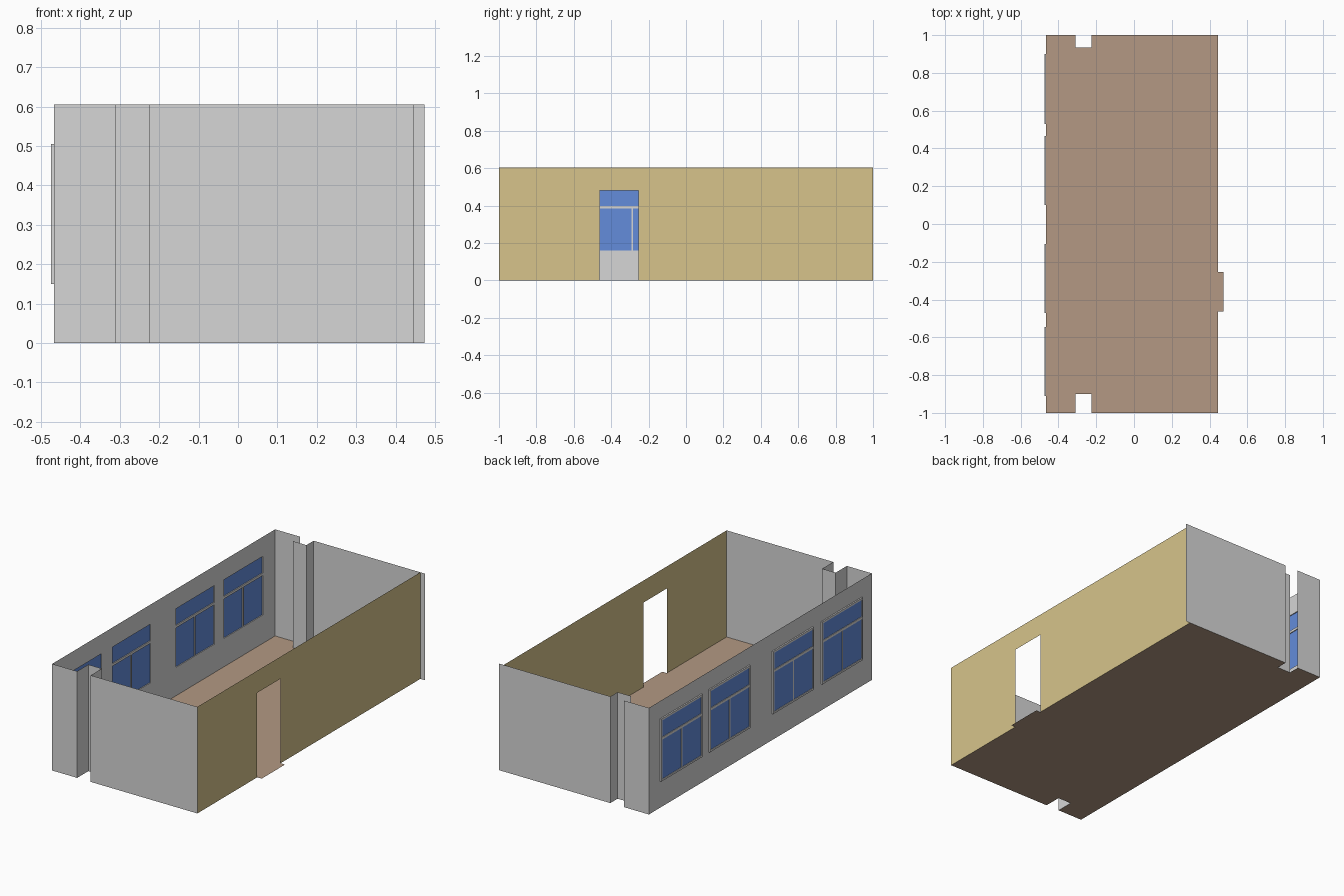
import bpy, bmesh

if "Cube" in bpy.data.objects:
    bpy.data.objects.remove(bpy.data.objects["Cube"])

H = 0.605                       # wall height
XL, XR, XO = -0.467, 0.445, 0.473   # window wall, door wall, outer door line
NX0, NX1 = -0.31, -0.225        # niche sides
NF, NB = -0.90, 0.935           # niche back planes (front, rear)
DOOR = (-0.463, -0.253, 0.0, 0.48)
WINDOWS = [(-0.91, -0.545), (-0.47, -0.105), (0.10, 0.465), (0.53, 0.90)]
WZ0, WZ1 = 0.15, 0.505


def material(name, rgb):
    m = bpy.data.materials.new(name)
    lin = [((c / 255 + 0.055) / 1.055) ** 2.4 for c in rgb]
    m.diffuse_color = (*lin, 1)
    m.use_nodes = True
    m.node_tree.nodes["Principled BSDF"].inputs["Base Color"].default_value = m.diffuse_color
    return m


GREY = material("grey_plaster", (214, 214, 214))
TAN = material("tan_paint", (215, 196, 139))
BLUE = material("blue_glass", (99, 140, 219))
BROWN = material("brown_floor", (179, 153, 131))


def finish(name, bm, mat):
    bmesh.ops.remove_doubles(bm, verts=bm.verts, dist=1e-5)
    me = bpy.data.meshes.new(name)
    bm.to_mesh(me)
    bm.free()
    me.materials.append(mat)
    ob = bpy.data.objects.new(name, me)
    bpy.context.collection.objects.link(ob)
    return ob


def quad(bm, pts):
    bm.faces.new([bm.verts.new(p) for p in pts])


def pierced_wall(name, x, holes, mat):
    """Sheet wall in the y-z plane with rectangular openings."""
    ys = sorted({-1.0, 1.0, *[v for h in holes for v in h[:2]]})
    zs = sorted({0.0, H, *[v for h in holes for v in h[2:]]})
    bm = bmesh.new()
    for y0, y1 in zip(ys, ys[1:]):
        for z0, z1 in zip(zs, zs[1:]):
            cy, cz = (y0 + y1) / 2, (z0 + z1) / 2
            if any(h[0] < cy < h[1] and h[2] < cz < h[3] for h in holes):
                continue
            quad(bm, [(x, y0, z0), (x, y1, z0), (x, y1, z1), (x, y0, z1)])
    finish(name, bm, mat)


def path_wall(name, path, mat):
    """Sheet wall rising from a floor-plan path."""
    bm = bmesh.new()
    for a, b in zip(path, path[1:]):
        quad(bm, [(*a, 0), (*b, 0), (*b, H), (*a, H)])
    finish(name, bm, mat)


def box(bm, x0, x1, y0, y1, z0, z1):
    r = bmesh.ops.create_cube(bm, size=1)
    for v in r["verts"]:
        v.co = ((x0 + x1) / 2 + v.co.x * (x1 - x0),
                (y0 + y1) / 2 + v.co.y * (y1 - y0),
                (z0 + z1) / 2 + v.co.z * (z1 - z0))


# floor with niche cut-outs and door threshold
outline = [(XL, -1), (NX0, -1), (NX0, NF), (NX1, NF), (NX1, -1), (XR, -1),
           (XR, DOOR[0]), (XO, DOOR[0]), (XO, DOOR[1]), (XR, DOOR[1]),
           (XR, 1), (NX1, 1), (NX1, NB), (NX0, NB), (NX0, 1), (XL, 1)]
bm = bmesh.new()
quad(bm, [(*p, 0) for p in outline])
finish("floor", bm, BROWN)

# side walls
pierced_wall("door_wall", XR, [DOOR], TAN)
pierced_wall("window_wall", XL, [(a, b, WZ0, WZ1) for a, b in WINDOWS], GREY)

# end walls with niches; the rear niche is open on one side
path_wall("front_wall", [(XL, -1), (NX0, -1), (NX0, NF), (NX1, NF),
                         (NX1, -1), (XR, -1)], GREY)
path_wall("rear_wall", [(NX0, NB), (NX1, NB), (NX1, 1), (XO, 1)], GREY)
path_wall("rear_wall_pier", [(XL, 1), (NX0, 1)], GREY)

# windows: frame, transom, mullion and glass
F, X0, X1 = 0.011, -0.475, XL
TZ0, TZ1 = 0.385, 0.399
for i, (a, b) in enumerate(WINDOWS, 1):
    bm = bmesh.new()
    m = (a + b) / 2
    box(bm, X0, X1, a, a + F, WZ0, WZ1)
    box(bm, X0, X1, b - F, b, WZ0, WZ1)
    box(bm, X0, X1, a + F, b - F, WZ0, WZ0 + F)
    box(bm, X0, X1, a + F, b - F, WZ1 - F, WZ1)
    box(bm, X0, X1, a + F, b - F, TZ0, TZ1)
    box(bm, X0, X1, m - 0.004, m + 0.004, WZ0 + F, TZ0)
    finish(f"window_frame_{i}", bm, GREY)
    bm = bmesh.new()
    x = -0.472
    quad(bm, [(x, a + F, WZ0 + F), (x, b - F, WZ0 + F),
              (x, b - F, WZ1 - F), (x, a + F, WZ1 - F)])
    finish(f"window_glass_{i}", bm, BLUE)
